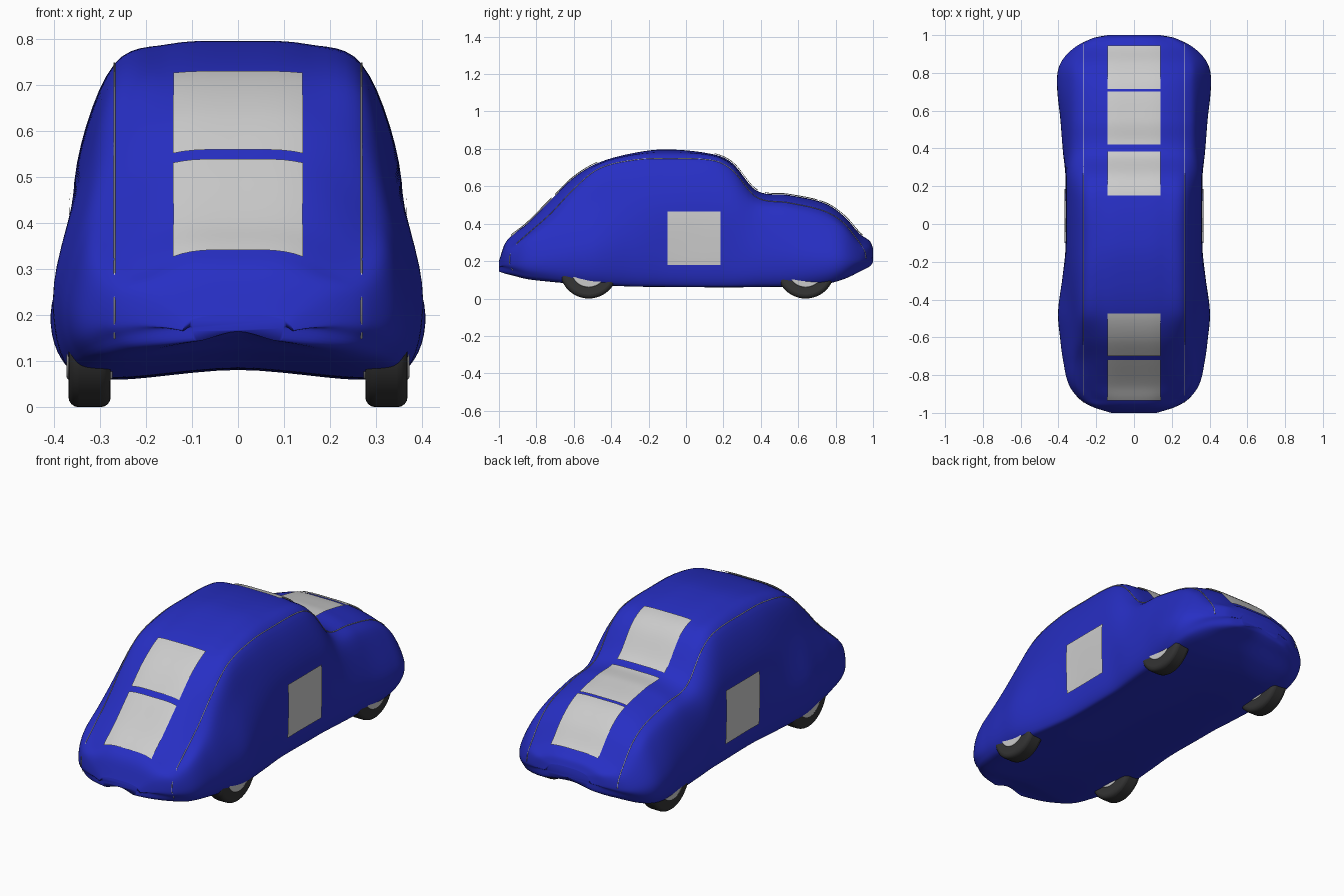
import bpy, bmesh, math
from mathutils import Vector
from mathutils.bvhtree import BVHTree

if "Cube" in bpy.data.objects:
    bpy.data.objects.remove(bpy.data.objects["Cube"])


def material(name, rgb):
    m = bpy.data.materials.new(name)
    m.diffuse_color = (*rgb, 1)
    m.use_nodes = True
    m.node_tree.nodes["Principled BSDF"].inputs["Base Color"].default_value = m.diffuse_color
    return m


blue = material("blue_fabric", (0.02, 0.028, 0.55))
rubber = material("rubber", (0.035, 0.035, 0.035))


def finish(name, verts, faces, mat=None):
    me = bpy.data.meshes.new(name)
    me.from_pydata(verts, [], faces)
    bm = bmesh.new()
    bm.from_mesh(me)
    if name == "car_cover":
        bmesh.ops.recalc_face_normals(bm, faces=bm.faces)
    bm.to_mesh(me)
    bm.free()
    me.polygons.foreach_set("use_smooth", [True] * len(me.polygons))
    if mat:
        me.materials.append(mat)
    ob = bpy.data.objects.new(name, me)
    bpy.context.collection.objects.link(ob)
    return ob


# Cover stations: y, roof z, seam z, seam x, shoulder x, shoulder z, belly x, hem z
STATIONS = [
    (-1.00, .20, .195, .08, .11, .185, .12, .15),
    (-.97, .29, .27, .15, .20, .24, .215, .14),
    (-.93, .337, .295, .20, .27, .26, .285, .13),
    (-.85, .40, .345, .26, .32, .31, .345, .11),
    (-.72, .53, .455, .27, .335, .38, .375, .095),
    (-.60, .647, .583, .27, .335, .45, .39, .085),
    (-.47, .725, .69, .27, .335, .51, .40, .078),
    (-.28, .778, .738, .27, .345, .53, .378, .07),
    (-.10, .797, .745, .27, .35, .53, .36, .068),
    (.15, .77, .735, .27, .35, .53, .36, .066),
    (.25, .722, .682, .27, .35, .51, .362, .066),
    (.375, .578, .54, .27, .34, .45, .375, .067),
    (.55, .553, .51, .27, .335, .44, .388, .07),
    (.74, .51, .465, .27, .335, .40, .405, .083),
    (.845, .44, .40, .27, .33, .35, .39, .11),
    (.93, .345, .315, .22, .285, .28, .32, .15),
    (.985, .305, .285, .15, .20, .265, .215, .18),
    (1.00, .27, .26, .10, .12, .245, .14, .20),
]


def spline(keys, pts, t):
    """Smooth Hermite interpolation of tuples at parameter t."""
    n = len(keys)
    i = max(k for k in range(n - 1) if keys[k] <= t or k == 0)
    h = keys[i + 1] - keys[i]
    s = (t - keys[i]) / h

    def slope(k):
        a, b = max(k - 1, 0), min(k + 1, n - 1)
        return (Vector(pts[b]) - Vector(pts[a])) / (keys[b] - keys[a])

    return (Vector(pts[i]) * (2*s**3 - 3*s**2 + 1) + slope(i) * h * (s**3 - 2*s**2 + s)
            + Vector(pts[i + 1]) * (3*s**2 - 2*s**3) + slope(i + 1) * h * (s**3 - s**2))


def half_section(y, count=42):
    top, zs, xs, xu, zu, xb, hem = spline([r[0] for r in STATIONS], [r[1:] for r in STATIONS], y)
    half = [(0, top), (xs * .55, top - .13 * (top - zs)), (xs, zs), (xu, zu),
            (xb, hem + .45 * (zu - hem)), (xb - .02, hem + .025),
            (xb * .74, hem - .006), (0, hem + .015)]
    # mirrored ghost points keep the centre line smooth
    ctrl = [(-half[1][0], half[1][1])] + half + [(-half[6][0], half[6][1])]
    keys = list(range(-1, len(half) + 1))
    return [spline(keys, ctrl, 7 * k / count) for k in range(count + 1)]


# Fabric cover: loft of mirrored sections
verts, faces = [], []
ROWS = 120
for i in range(ROWS + 1):
    y = -math.cos(math.pi * i / ROWS)
    half = half_section(y)
    ring = [(p.x, y, p.y) for p in half] + [(-p.x, y, p.y) for p in half[-2:0:-1]]
    verts += ring
n = len(ring)
for i in range(ROWS):
    for j in range(n):
        k = (j + 1) % n
        faces.append((i*n + j, i*n + k, (i+1)*n + k, (i+1)*n + j))
faces += [tuple(range(n)), tuple(range(ROWS*n, ROWS*n + n))]
cover = finish("car_cover", verts, faces, blue)
bvh = BVHTree.FromPolygons(verts, faces)


def drape(start, direction, lift):
    """Project a point on to the cover and lift it slightly off."""
    d = Vector(direction)
    hit, nor, _, _ = bvh.ray_cast(Vector(start), d)
    if nor.dot(d) > 0:
        nor = -nor
    return hit + nor * lift


def sheet(name, point, nu, nv, flip=False):
    vs = [point(a / nu, b / nv) for b in range(nv + 1) for a in range(nu + 1)]
    w = nu + 1
    fs = [(b*w + a, b*w + a + 1, b*w + w + a + 1, b*w + w + a) for b in range(nv) for a in range(nu)]
    return finish(name, vs, [f[::-1] for f in fs] if flip else fs)


# Grey panels over nose, windscreen and tail
for name, y0, y1 in [("front_lower_panel", -.93, -.715), ("front_upper_panel", -.695, -.47),
                     ("rear_upper_panel", .15, .38), ("rear_middle_panel", .42, .70),
                     ("rear_lower_panel", .712, .94)]:
    sheet(name, lambda a, b: drape((-.14 + .28*a, y0 + (y1 - y0)*b, 2), (0, 0, -1), .007), 14, 16)

for side, label in ((1, "right"), (-1, "left")):
    # Grey door panels
    sheet(label + "_door_panel",
          lambda a, b: drape((2*side, -.10 + .285*a, .18 + .285*b), (-side, 0, 0), .007),
          14, 14, side < 0)

    # Thin piping seam along each roof edge, running down the nose
    path = [drape((.268*side, 2*e, z), (0, -e, 0), .0015)
            for e, z in ((-1, .15), (-1, .19), (-1, .23))]
    path += [drape((.268*side, -.90 + 1.80*k/70, 2), (0, 0, -1), .0015) for k in range(71)]
    path += [drape((.268*side, 2, z), (0, -1, 0), .0015) for z in (.29, .25, .215)]
    cu = bpy.data.curves.new(label + "_seam", 'CURVE')
    cu.dimensions = '3D'
    cu.bevel_depth = .002
    cu.bevel_resolution = 1
    sp = cu.splines.new('POLY')
    sp.points.add(len(path) - 1)
    for p, co in zip(sp.points, path):
        p.co = (*co, 1)
    bpy.context.collection.objects.link(bpy.data.objects.new(label + "_seam", cu))

    # Tyres and hubs
    for end, y in (("front", -.52), ("rear", .64)):
        for part, r, depth in (("tyre", .155, .092), ("hub", .095, .10)):
            bpy.ops.mesh.primitive_cylinder_add(vertices=48, radius=r, depth=depth,
                                                location=(.323*side, y, .155),
                                                rotation=(0, math.pi/2, 0))
            ob = bpy.context.object
            ob.name = f"{end}_{label}_{part}"
            bev = ob.modifiers.new("rounding", 'BEVEL')
            bev.width = .022 if part == "tyre" else .006
            bev.segments = 4
            bpy.ops.object.shade_smooth_by_angle()
            if part == "tyre":
                ob.data.materials.append(rubber)
